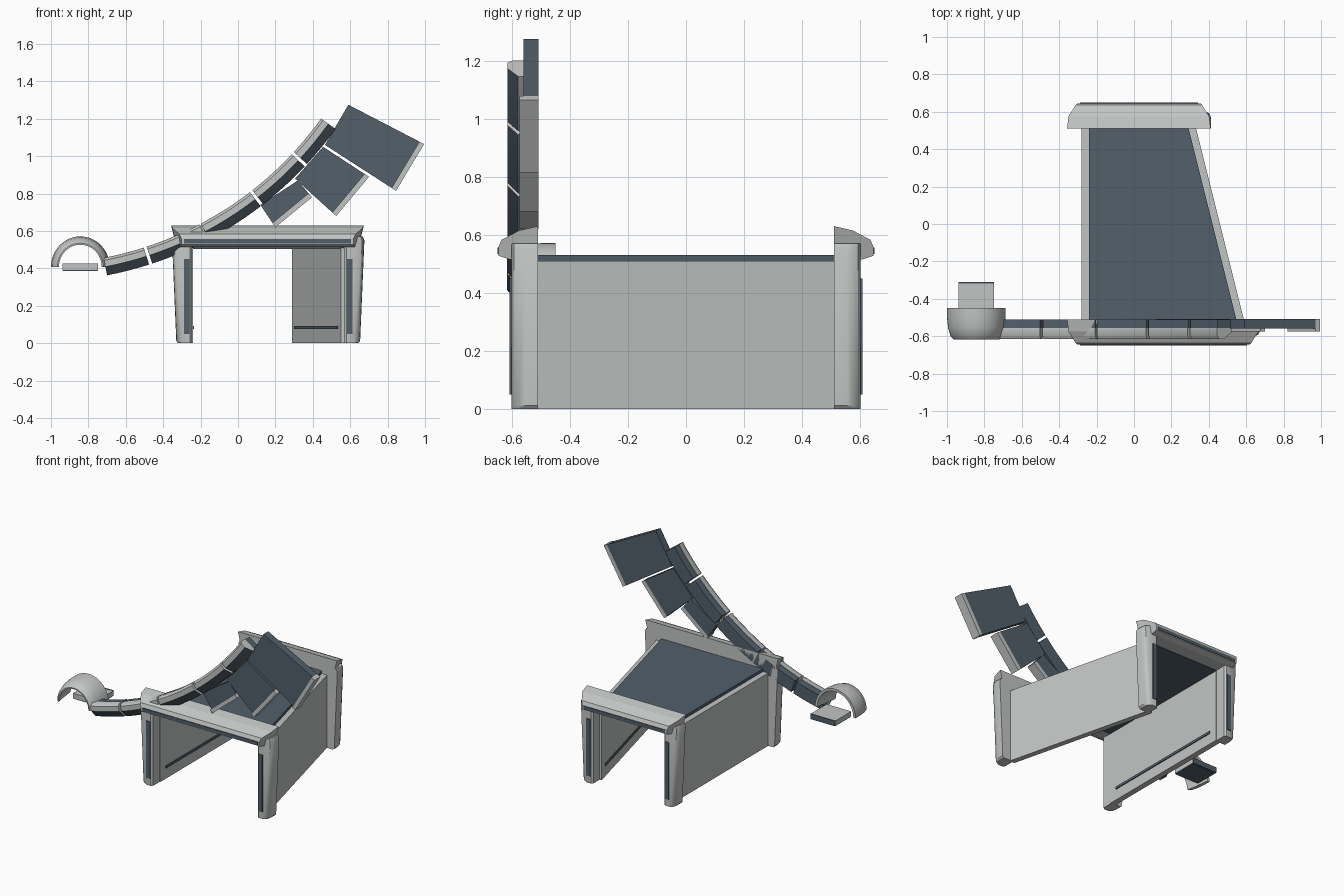
import bpy, bmesh
from math import sin, cos, pi, radians
from mathutils import Vector

cube = bpy.data.objects.get("Cube")
if cube:
    bpy.data.objects.remove(cube)


def material(name, rgb):
    m = bpy.data.materials.new(name)
    m.use_nodes = True
    m.diffuse_color = (*rgb, 1)
    m.node_tree.nodes["Principled BSDF"].inputs["Base Color"].default_value = (*rgb, 1)
    return m


GREY = material("light_grey", (0.54, 0.56, 0.55))
DARK = material("dark_slate", (0.085, 0.115, 0.145))


def loft(name, rings, mats=(GREY,), dark_side=None, smooth=False):
    """Skin a row of equal closed rings and cap both ends."""
    bm = bmesh.new()
    rows = [[bm.verts.new(p) for p in ring] for ring in rings]
    n = len(rows[0])
    for a, b in zip(rows, rows[1:]):
        for i in range(n):
            f = bm.faces.new((a[i], a[(i + 1) % n], b[(i + 1) % n], b[i]))
            f.material_index = int(i == dark_side)
    bm.faces.new(rows[0])
    bm.faces.new(rows[-1])
    bmesh.ops.recalc_face_normals(bm, faces=bm.faces[:])
    me = bpy.data.meshes.new(name)
    bm.to_mesh(me)
    bm.free()
    for m in mats:
        me.materials.append(m)
    ob = bpy.data.objects.new(name, me)
    bpy.context.collection.objects.link(ob)
    if smooth:
        bpy.ops.object.select_all(action="DESELECT")
        ob.select_set(True)
        bpy.context.view_layer.objects.active = ob
        bpy.ops.object.shade_smooth_by_angle(angle=radians(35))
    return ob


def slab(name, outline, z0, z1, mat):
    return loft(name, [[(x, y, z) for x, y in outline] for z in (z0, z1)], (mat,))


def box(name, x0, x1, y0, y1, z0, z1, mat):
    return slab(name, [(x0, y0), (x1, y0), (x1, y1), (x0, y1)], z0, z1, mat)


# Passage walls, roof and low inner trim; the left wall runs at a slant
box("right_wall", -0.28, -0.24, -0.52, 0.52, 0, 0.51, GREY)
slab("left_wall", [(0.55, -0.52), (0.59, -0.52), (0.33, 0.52), (0.29, 0.52)], 0, 0.51, GREY)
slab("roof", [(-0.24, -0.52), (0.55, -0.52), (0.29, 0.52), (-0.24, 0.52)], 0.505, 0.53, DARK)
box("right_wall_trim", -0.242, -0.234, -0.46, 0.46, 0.075, 0.092, DARK)
slab("left_wall_trim", [(0.529, -0.46), (0.537, -0.46), (0.307, 0.46), (0.299, 0.46)],
     0.075, 0.092, DARK)


# Portal posts: outer side leans outward, outer corner is rounded
def post(name, inner, side, end):
    rings = []
    for z, w in ((0, 0.075), (0.012, 0.085), (0.55, 0.108), (0.57, 0.1)):
        outline = [(0, 0.51), (0, 0.59), (0.012, 0.601), (w - 0.03, 0.601),
                   (w - 0.012, 0.592), (w - 0.003, 0.575), (w, 0.555), (w, 0.51)]
        rings.append([(inner + side * u, end * y, z) for u, y in outline])
    loft(name, rings, smooth=True)
    xs = sorted((inner + side * 0.014, inner + side * 0.045))
    ys = sorted((end * 0.598, end * 0.607))
    box(name + "_strip", *xs, *ys, 0.05, 0.45, DARK)


# Lintel: bevelled profile (depth, height, end inset)
PROFILE = [(0.51, 0.63, 0), (0.575, 0.615, 0.008), (0.635, 0.583, 0.045), (0.645, 0.56, 0.055),
           (0.645, 0.528, 0.055), (0.605, 0.515, 0.05), (0.51, 0.51, 0.03)]


def lintel(name, x0, x1, end):
    loft(name, [[(x0 + i, end * y, z) for y, z, i in PROFILE],
                [(x1 - i, end * y, z) for y, z, i in PROFILE]])
    ys = sorted((end * 0.643, end * 0.649))
    box(name + "_strip", x0 + 0.068, x1 - 0.068, *ys, 0.534, 0.556, DARK)


for label, end, left_inner in (("front", -1, 0.568), ("back", 1, 0.305)):
    post(label + "_right_post", -0.245, -1, end)
    post(label + "_left_post", left_inner, 1, end)
    lintel(label + "_lintel", -0.358, left_inner + 0.105, end)

# Sweeping arm: arc of segments, each a dark backing and a bevelled rail
CX, CZ, R = -1.07, 2.285, 1.91
BACKING = [(-0.51, -0.044), (-0.557, -0.044), (-0.557, 0.047), (-0.51, 0.047)]
RAIL = [(-0.557, -0.048), (-0.595, -0.048), (-0.615, -0.034), (-0.615, 0.0),
        (-0.578, 0.047), (-0.557, 0.047)]


def arc(section, a0, a1, steps=8):
    rings = []
    for k in range(steps + 1):
        a = radians(a0 + (a1 - a0) * k / steps)
        rings.append([(CX + (R + r) * sin(a), y, CZ - (R + r) * cos(a)) for y, r in section])
    return rings


for n, (a0, a1) in enumerate(((10.9, 17.7), (18.2, 27.6), (27.9, 37.5), (38.0, 46.8), (47.3, 54.4))):
    loft(f"arm_backing_{n}", arc(BACKING, a0, a1), (DARK,), smooth=True)
    loft(f"arm_rail_{n}", arc(RAIL, a0, a1), (GREY, DARK), dark_side=3, smooth=True)


# Wing panels hanging from the arm, each with a light end cap
def panel(name, corners):
    a, b, c, d = (Vector(p) for p in corners)
    e = b + (a - b).normalized() * 0.028
    f = c + (d - c).normalized() * 0.028

    def prism(part, quad, y0, mat):
        loft(part, [[(p.x, y, p.y) for p in quad] for y in (y0, -0.508)], (mat,))
    prism(name, (a, e, f, d), -0.56, DARK)
    prism(name + "_cap", (e, b, c, f), -0.574, GREY)


panel("large_panel", [(0.59, 1.275), (0.995, 1.065), (0.845, 0.815), (0.465, 1.06)])
panel("middle_panel", [(0.455, 1.05), (0.70, 0.89), (0.525, 0.68), (0.305, 0.88)])
panel("small_panel", [(0.32, 0.87), (0.395, 0.78), (0.20, 0.62), (0.12, 0.74)])

# Half-round canopy at the low end of the arm (depth, radius)
SHELL = [(-0.45, 0.157), (-0.50, 0.157), (-0.555, 0.151), (-0.60, 0.138), (-0.617, 0.122),
         (-0.617, 0.114), (-0.56, 0.126), (-0.45, 0.14)]
loft("canopy", [[(-0.843 + r * cos(t), y, 0.408 + r * 1.04 * sin(t)) for y, r in SHELL]
                for t in (pi * k / 24 for k in range(25))], smooth=True)

# Small shelf under the canopy
box("shelf", -0.938, -0.748, -0.49, -0.316, 0.392, 0.425, GREY)
box("shelf_edge", -0.938, -0.748, -0.317, -0.309, 0.39, 0.427, DARK)
box("shelf_base", -0.935, -0.751, -0.487, -0.316, 0.386, 0.393, DARK)
